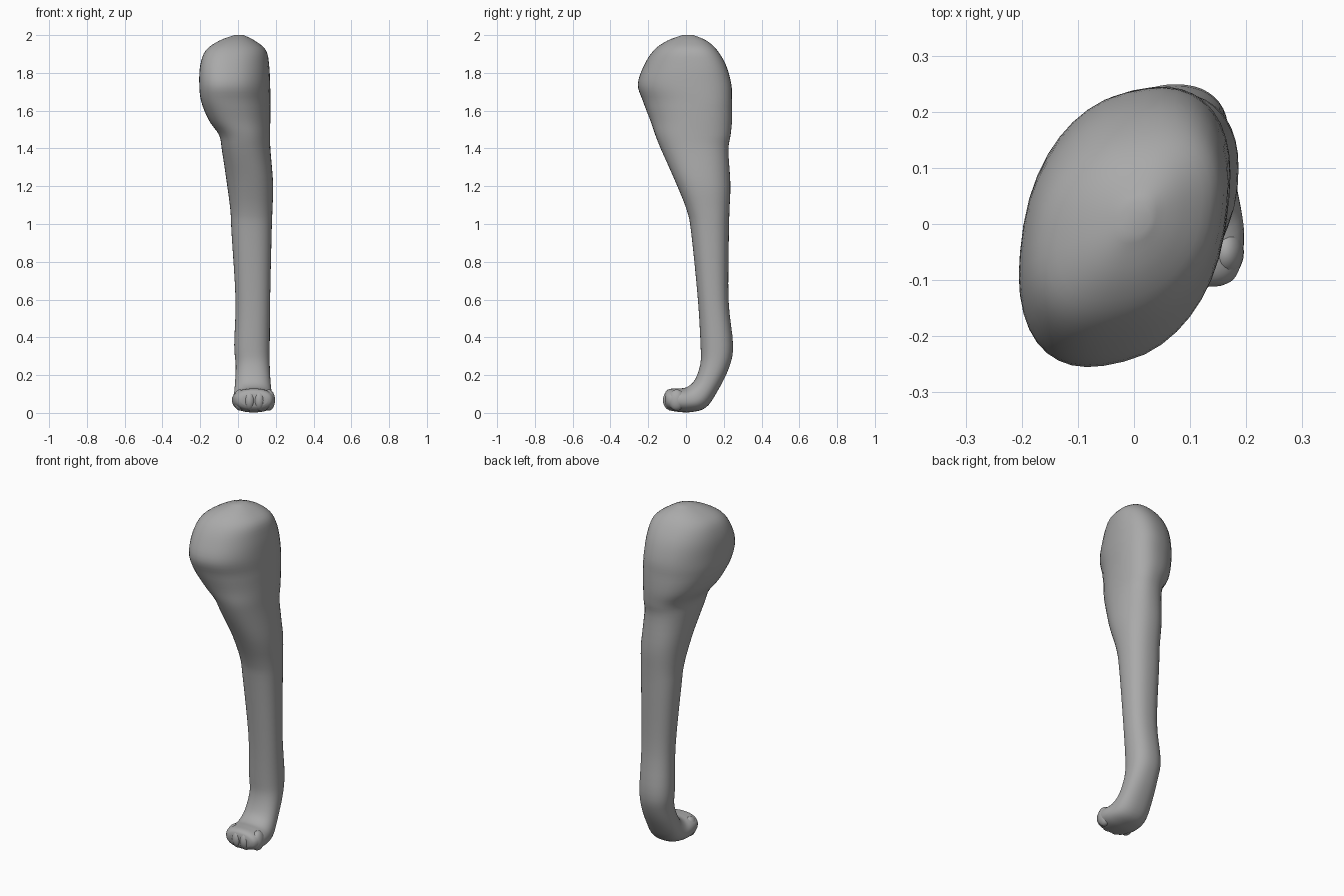
import bpy, bmesh, math
from mathutils import Vector

if "Cube" in bpy.data.objects:
    bpy.data.objects.remove(bpy.data.objects["Cube"])

fur = bpy.data.materials.new("plain grey")
fur.diffuse_color = (0.40, 0.40, 0.40, 1)
fur.use_nodes = True
fur.node_tree.nodes["Principled BSDF"].inputs["Base Color"].default_value = fur.diffuse_color


def finish(bm, name, angle=60):
    bmesh.ops.recalc_face_normals(bm, faces=bm.faces)
    mesh = bpy.data.meshes.new(name)
    bm.to_mesh(mesh)
    bm.free()
    mesh.materials.append(fur)
    ob = bpy.data.objects.new(name, mesh)
    bpy.context.collection.objects.link(ob)
    bpy.ops.object.select_all(action='DESELECT')
    ob.select_set(True)
    bpy.context.view_layer.objects.active = ob
    bpy.ops.object.shade_smooth_by_angle(angle=math.radians(angle))
    return ob


def spline(rows, steps):
    """Catmull-Rom interpolation through the section rows."""
    out = []
    for i in range(len(rows) - 1):
        p0, p1 = rows[max(i - 1, 0)], rows[i]
        p2, p3 = rows[i + 1], rows[min(i + 2, len(rows) - 1)]
        for s in range(steps):
            t = s / steps
            out.append([0.5 * (2 * b + (c - a) * t + (2 * a - 5 * b + 4 * c - d) * t * t
                               + (3 * b - a - 3 * c + d) * t ** 3)
                        for a, b, c, d in zip(p0, p1, p2, p3)])
    return out + [list(rows[-1])]


def loft(name, rows, n=40, steps=4, power=0.88):
    bm = bmesh.new()
    rings = []
    for x0, x1, yf, zf, yb, zb in spline(rows, steps):
        mid = Vector(((x0 + x1) / 2, (yf + yb) / 2, (zf + zb) / 2))
        half = Vector((0, (yb - yf) / 2, (zb - zf) / 2))
        # The thigh sections lean sideways, fading out towards the knee
        skew = 0.3 * min(1, max(0, (mid.z - 1.25) / 0.4))
        ring = []
        for k in range(n):
            t = 2 * math.pi * k / n
            c, s = math.cos(t), math.sin(t + skew)
            c = math.copysign(abs(c) ** power, c)
            s = math.copysign(abs(s) ** power, s)
            ring.append(bm.verts.new(mid + Vector(((x1 - x0) / 2 * c, 0, 0)) + half * s))
        rings.append(ring)
    for a, b in zip(rings, rings[1:]):
        for k in range(n):
            bm.faces.new((a[k], a[(k + 1) % n], b[(k + 1) % n], b[k]))
    bm.faces.new(rings[0])
    bm.faces.new(rings[-1])
    return finish(bm, name)


# Level sections of thigh and shin: z, x min, x max, front y, back y
leg = [
    (2.0, -0.02, 0.03, -0.02, 0.04),
    (1.97, -0.10, 0.09, -0.10, 0.11),
    (1.92, -0.17, 0.148, -0.17, 0.165),
    (1.84, -0.20, 0.165, -0.222, 0.212),
    (1.74, -0.205, 0.17, -0.255, 0.24),
    (1.65, -0.195, 0.172, -0.228, 0.244),
    (1.55, -0.155, 0.171, -0.19, 0.244),
    (1.47, -0.10, 0.17, -0.162, 0.236),
    (1.39, -0.085, 0.172, -0.13, 0.225),
    (1.21, -0.058, 0.186, -0.05, 0.235),
    (1.07, -0.04, 0.182, 0.005, 0.23),
    (0.95, -0.034, 0.178, 0.028, 0.227),
    (0.60, -0.013, 0.17, 0.063, 0.225),
    (0.36, -0.02, 0.168, 0.077, 0.249),
]
# Tilted sections of the paw: x min, x max, front y, front z, back y, back z
paw = [
    (-0.012, 0.168, 0.076, 0.26, 0.228, 0.24),
    (-0.017, 0.174, 0.045, 0.172, 0.165, 0.112),
    (-0.025, 0.185, 0.000, 0.135, 0.105, 0.028),
    (-0.032, 0.196, -0.045, 0.130, 0.025, 0.004),
    (-0.025, 0.192, -0.085, 0.127, -0.045, 0.006),
    (-0.008, 0.178, -0.105, 0.116, -0.090, 0.016),
    (0.015, 0.155, -0.112, 0.098, -0.108, 0.035),
]
loft("leg_and_paw", [(x0, x1, yf, z, yb, z) for z, x0, x1, yf, yb in leg] + paw)


# Toes rounded off along the front of the paw
def toe(name, x, y, width):
    bm = bmesh.new()
    bmesh.ops.create_uvsphere(bm, u_segments=20, v_segments=12, radius=1)
    for v in bm.verts:
        v.co = Vector((x + v.co.x * width, y + v.co.y * 0.045, 0.068 + v.co.z * 0.056))
    finish(bm, name)


for i in range(4):
    inner = i in (1, 2)
    toe("toe_%d" % (i + 1), 0.010 + 0.051 * i, -0.077 if inner else -0.050, 0.033)
